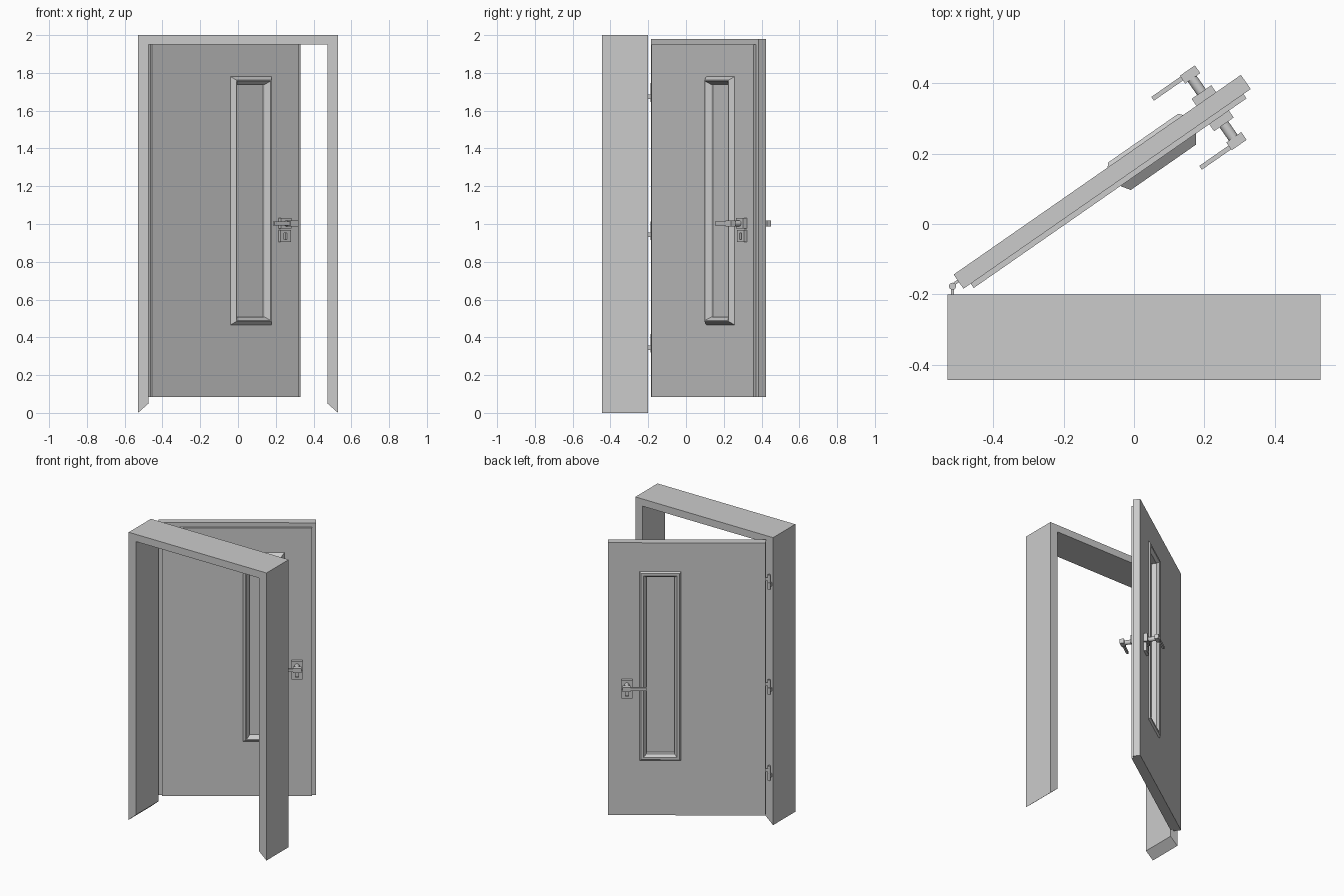
import bpy, bmesh, math
from mathutils import Matrix, Vector

if "Cube" in bpy.data.objects:
    bpy.data.objects.remove(bpy.data.objects["Cube"])

# Open leaf: local x runs along the door, local y toward its back face
LEAF = Matrix.Translation((-0.485, -0.184, 0)) @ Matrix.Rotation(math.radians(34.8), 4, 'Z')
WORLD = Matrix.Identity(4)


def finish(bm, name, mat=WORLD, smooth=False):
    bmesh.ops.dissolve_degenerate(bm, dist=1e-5, edges=bm.edges[:])
    bmesh.ops.recalc_face_normals(bm, faces=bm.faces[:])
    me = bpy.data.meshes.new(name)
    bm.to_mesh(me)
    bm.free()
    ob = bpy.data.objects.new(name, me)
    ob.matrix_world = mat
    bpy.context.collection.objects.link(ob)
    if smooth:
        bpy.ops.object.select_all(action='DESELECT')
        bpy.context.view_layer.objects.active = ob
        ob.select_set(True)
        bpy.ops.object.shade_smooth_by_angle(angle=math.radians(35))
    return ob


def box_bm(x0, x1, y0, y1, z0, z1):
    bm = bmesh.new()
    bmesh.ops.create_cube(bm, size=1)
    for v in bm.verts:
        v.co = Vector(((x0 + x1) / 2 + v.co.x * (x1 - x0),
                       (y0 + y1) / 2 + v.co.y * (y1 - y0),
                       (z0 + z1) / 2 + v.co.z * (z1 - z0)))
    return bm


def box(name, *dims, mat=LEAF):
    return finish(box_bm(*dims), name, mat)


def ring(name, loops):
    """Closed loft through rectangular loops (x0, x1, z0, z1, y)."""
    bm = bmesh.new()
    rows = [[bm.verts.new(p) for p in ((a, y, c), (b, y, c), (b, y, d), (a, y, d))]
            for a, b, c, d, y in loops]
    for i, row in enumerate(rows):
        nxt = rows[(i + 1) % len(rows)]
        for k in range(4):
            m = (k + 1) % 4
            bm.faces.new((row[k], row[m], nxt[m], nxt[k]))
    return finish(bm, name, LEAF)


def cylinder(name, r, depth, centre, mat, along_y=False):
    bm = bmesh.new()
    m = Matrix.Translation(centre)
    if along_y:
        m = m @ Matrix.Rotation(math.pi / 2, 4, 'X')
    bmesh.ops.create_cone(bm, cap_ends=True, segments=20, radius1=r, radius2=r,
                          depth=depth, matrix=m)
    return finish(bm, name, mat, True)


# Door frame: one U-shaped profile with slanted feet
outline = [(-0.53, 0), (-0.473, 0.05), (-0.473, 1.95), (0.473, 1.95),
           (0.473, 0.05), (0.53, 0), (0.53, 2), (-0.53, 2)]
bm = bmesh.new()
face = bm.faces.new([bm.verts.new((x, -0.444, z)) for x, z in outline])
ext = bmesh.ops.extrude_face_region(bm, geom=[face])
for v in ext['geom']:
    if isinstance(v, bmesh.types.BMVert):
        v.co.y = -0.2
finish(bm, "door_frame")

# Rebated door leaf with a window opening
WX0, WX1, WZ0, WZ1 = 0.533, 0.795, 0.466, 1.78


def window_loop(inset, y):
    return (WX0 + inset, WX1 - inset, WZ0 + inset, WZ1 - inset, y)


B, T = 0.085, 1.98
ring("door_leaf", [(0, 0.995, B, T, 0.049), (0, 0.995, B, T, 0),
                   (0.025, 0.97, B, 1.95, 0), (0.025, 0.97, B, 1.95, -0.015),
                   window_loop(0.03, -0.015), window_loop(0.03, 0.049)])

# Bevelled window trim and pane
ring("window_trim", [window_loop(i, y) for i, y in (
    (0, -0.015), (0.018, -0.041), (0.024, -0.041), (0.042, -0.012),
    (0.042, 0.042), (0.026, 0.06), (0.01, 0.06), (0, 0.049))])
box("window_pane", WX0 + 0.035, WX1 - 0.035, 0.0, 0.01, WZ0 + 0.035, WZ1 - 0.035)

# Handle sets on both faces
UC, ZL = 0.875, 1.003
for side, s, base in (("front", -1, -0.015), ("back", 1, 0.049)):
    def span(a, b):
        return sorted((base + s * a, base + s * b))
    box(side + "_lever_rose", UC - 0.034, UC + 0.034, *span(-0.002, 0.024), 0.975, 1.033)
    y0, y1 = span(0.02, 0.08)
    cylinder(side + "_lever_neck", 0.015, y1 - y0, (UC, (y0 + y1) / 2, ZL), LEAF, True)
    box(side + "_lever_head", UC - 0.024, UC + 0.028, *span(0.07, 0.097), ZL - 0.016, ZL + 0.016)
    box(side + "_lever_grip", 0.75, UC - 0.02, *span(0.081, 0.094), ZL - 0.01, ZL + 0.01)

    # Key plate with a recessed keyhole
    kp = box_bm(UC - 0.034, UC + 0.034, *span(-0.002, 0.018), 0.905, 0.967)
    bmesh.ops.recalc_face_normals(kp, faces=kp.faces[:])
    outer = max(kp.faces, key=lambda f: s * f.calc_center_median().y)
    bmesh.ops.inset_region(kp, faces=[outer], thickness=0.014)
    for v in outer.verts:
        v.co.x = UC + math.copysign(0.01, v.co.x - UC)
        v.co.z = 0.936 + math.copysign(0.017, v.co.z - 0.936)
    hole = bmesh.ops.extrude_face_region(kp, geom=[outer])
    for v in hole['geom']:
        if isinstance(v, bmesh.types.BMVert):
            v.co.y -= s * 0.016
    if outer.is_valid:
        bmesh.ops.delete(kp, geom=[outer], context='FACES_ONLY')
    finish(kp, side + "_key_plate", LEAF)

# Hinges: barrel, frame stud on the lower half, leaf stud on the upper half
HX, HY = -0.516, -0.177
pin = Matrix.Translation((HX, HY, 0)) @ Matrix.Rotation(math.radians(34.8), 4, 'Z')
for i, z in enumerate((1.696, 0.965, 0.368), 1):
    cylinder(f"hinge_{i}_barrel_lower", 0.01, 0.049, (HX, HY, z - 0.025), WORLD)
    cylinder(f"hinge_{i}_barrel_upper", 0.01, 0.049, (HX, HY, z + 0.025), WORLD)
    cylinder(f"hinge_{i}_pin", 0.006, 0.105, (HX, HY, z), WORLD)
    box(f"hinge_{i}_frame_stud", HX - 0.004, HX + 0.004, -0.205, HY,
        z - 0.035, z - 0.01, mat=WORLD)
    box(f"hinge_{i}_leaf_stud", 0, 0.03, -0.001, 0.007, z + 0.01, z + 0.035, mat=pin)
